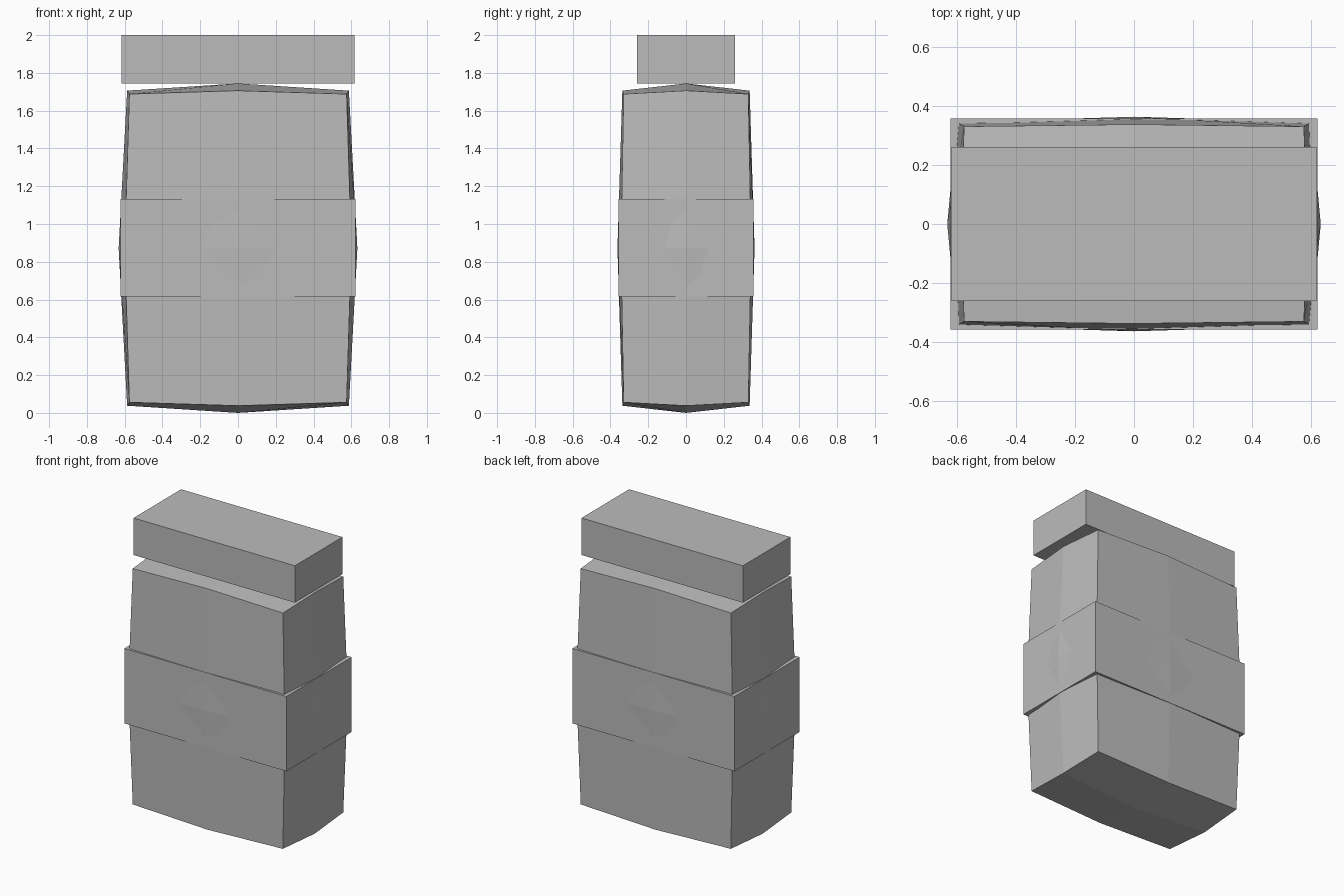
import bpy
import bmesh

default = bpy.data.objects.get("Cube")
if default:
    bpy.data.objects.remove(default, do_unlink=True)

# Single plain grey
grey = bpy.data.materials.new("plain_grey")
grey.use_nodes = True
colour = (0.5, 0.5, 0.5, 1)
grey.diffuse_color = colour
grey.node_tree.nodes["Principled BSDF"].inputs["Base Color"].default_value = colour


def add_part(name, bm):
    bmesh.ops.recalc_face_normals(bm, faces=bm.faces)
    mesh = bpy.data.meshes.new(name)
    bm.to_mesh(mesh)
    bm.free()
    mesh.materials.append(grey)
    obj = bpy.data.objects.new(name, mesh)
    bpy.context.collection.objects.link(obj)
    return obj


def box(name, half_x, half_y, bottom, top):
    bm = bmesh.new()
    bmesh.ops.create_cube(bm, size=2)
    for v in bm.verts:
        z = top if v.co.z > 0 else bottom
        v.co = (v.co.x * half_x, v.co.y * half_y, z)
    return add_part(name, bm)


# Bulging body: a cube split once per side, pushed out most at face centres
bm = bmesh.new()
bmesh.ops.create_cube(bm, size=2)
bmesh.ops.subdivide_edges(bm, edges=bm.edges[:], cuts=1, use_grid_fill=True)
for v in bm.verts:
    x, y, z = (round(c) for c in v.co)
    reach_x = 0.632 - 0.032 * abs(y) - 0.045 * abs(z) + 0.02 * abs(y * z)
    reach_y = 0.363 - 0.018 * abs(x) - 0.026 * abs(z) + 0.011 * abs(x * z)
    reach_z = 0.872 - 0.038 * abs(x) - 0.038 * abs(y) + 0.02 * abs(x * y)
    v.co = (x * reach_x, y * reach_y, 0.872 + z * reach_z)
add_part("body", bm)

# Band around the middle and block lid on top
box("middle_band", 0.621, 0.357, 0.615, 1.133)
box("lid", 0.618, 0.26, 1.744, 2.0)
